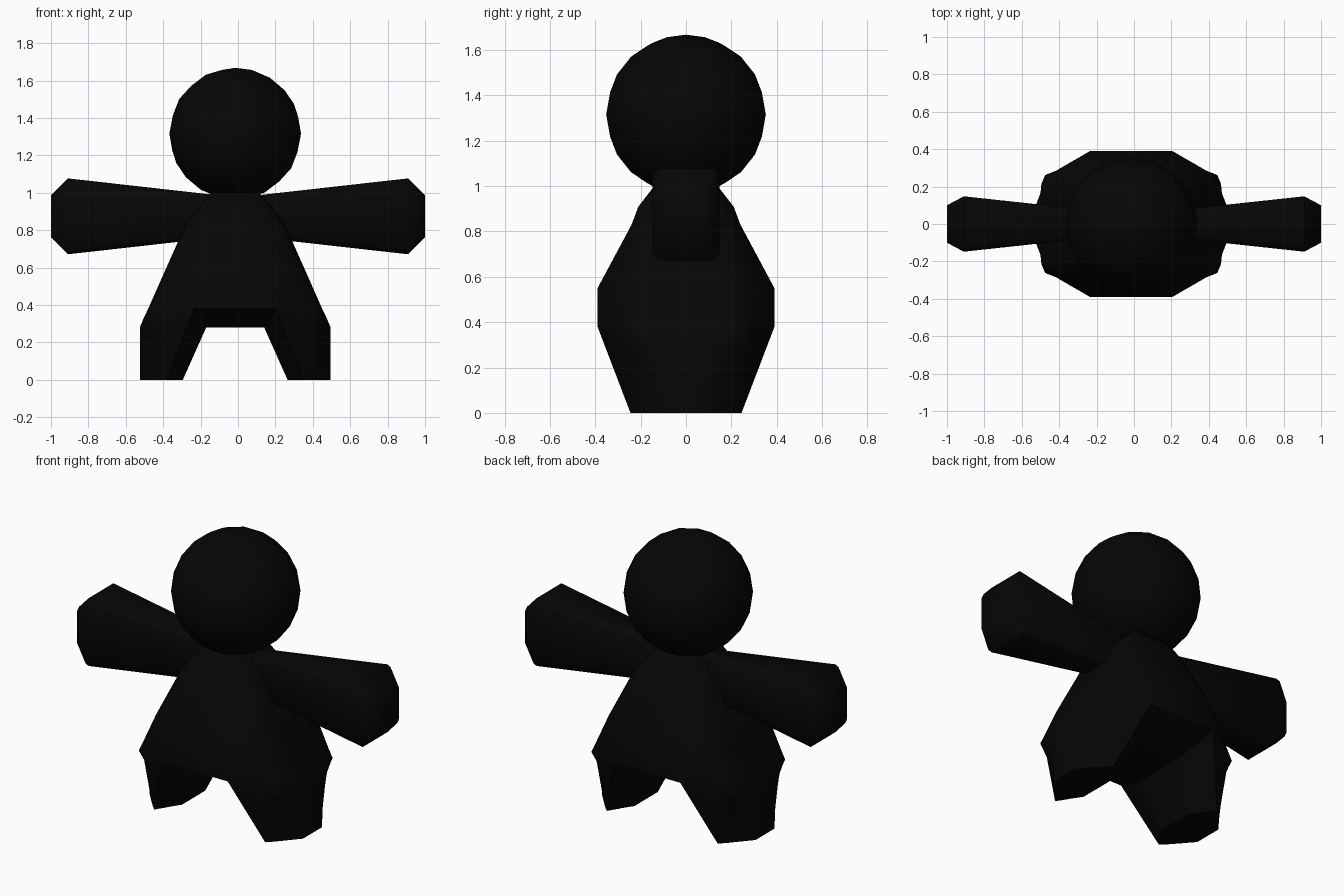
import bpy, bmesh

if "Cube" in bpy.data.objects:
    bpy.data.objects.remove(bpy.data.objects["Cube"])

black = bpy.data.materials.new("soft black")
black.diffuse_color = (0.0018, 0.0018, 0.0018, 1)
black.use_nodes = True
black.node_tree.nodes["Principled BSDF"].inputs["Base Color"].default_value = black.diffuse_color


def finish(ob, angle=1.0):
    ob.data.materials.clear()
    ob.data.materials.append(black)
    bpy.ops.object.select_all(action='DESELECT')
    ob.select_set(True)
    bpy.context.view_layer.objects.active = ob
    bpy.ops.object.shade_smooth_by_angle(angle=angle)


def loft(name, rings):
    """Skin a list of equal-length closed rings and cap both ends."""
    bm = bmesh.new()
    loops = [[bm.verts.new(p) for p in ring] for ring in rings]
    n = len(loops[0])
    for a, b in zip(loops, loops[1:]):
        for i in range(n):
            j = (i + 1) % n
            bm.faces.new((a[i], a[j], b[j], b[i]))
    bm.faces.new(loops[0])
    bm.faces.new(loops[-1])
    bmesh.ops.triangulate(bm, faces=[f for f in bm.faces if len(f.verts) == 4])
    bmesh.ops.recalc_face_normals(bm, faces=bm.faces)
    me = bpy.data.meshes.new(name)
    bm.to_mesh(me)
    bm.free()
    ob = bpy.data.objects.new(name, me)
    bpy.context.collection.objects.link(ob)
    return ob


CX = -0.015  # body and head sit slightly off centre


def ring(z, quarter):
    """Mirror a quarter outline (side to front) into a full ring."""
    half = quarter + [(-x, y) for x, y in reversed(quarter)]
    full = half + [(-x, -y) for x, y in reversed(half)]
    full = half + [(-x, -y) for x, y in half]
    return [(CX + x, y, z) for x, y in full]


# Body: wide skirt-like torso that runs down into the legs
body = loft("body", [ring(z, q) for z, q in [
    (0.00, [(.51, .09), (.475, .13), (.44, .17), (.405, .21), (.37, .245)]),
    (0.28, [(.51, .10), (.485, .165), (.445, .235), (.39, .287), (.27, .352)]),
    (0.335, [(.487, .12), (.48, .215), (.46, .262), (.39, .29), (.24, .373)]),
    (0.38, [(.465, .12), (.46, .21), (.44, .258), (.385, .295), (.22, .39)]),
    (0.55, [(.39, .12), (.385, .205), (.365, .25), (.32, .30), (.17, .39)]),
    (0.83, [(.265, .10), (.26, .145), (.245, .175), (.205, .21), (.11, .24)]),
    (0.91, [(.205, .09), (.20, .13), (.185, .155), (.15, .185), (.09, .21)]),
    (1.00, [(.13, .08), (.13, .11), (.125, .125), (.11, .135), (.06, .14)]),
]])


# Gap between the legs: an arch that flares towards the front and back
def gap_ring(y, foot, top, z):
    k = (foot - top) / z * 0.05
    pts = [(-foot - k, -.05), (-top, z), (top, z), (foot + k, -.05)]
    return [(CX + px, y, pz) for px, pz in pts]


sections = [(.17, .32, .155, .28), (.39, .46, .22, .38), (.60, .594, .282, .475)]
cutter = loft("leg_gap_cutter",
              [gap_ring(-y, f, t, z) for y, f, t, z in reversed(sections)]
              + [gap_ring(y, .28, .155, .28) for y in (-.10, .10)]
              + [gap_ring(*s) for s in sections])
cutter.hide_render = True
mod = body.modifiers.new("leg gap", 'BOOLEAN')
mod.operation = 'DIFFERENCE'
mod.solver = 'EXACT'
mod.object = cutter
bpy.context.view_layer.objects.active = body
bpy.ops.object.modifier_apply(modifier=mod.name)
bpy.data.objects.remove(cutter)
finish(body, 0.9)


# Arms: flared blocks with softened corners and tapered tips
def arm_ring(x, hy, hz, c):
    pts = [(hy, hz - c), (hy - c, hz), (c - hy, hz), (-hy, hz - c),
           (-hy, c - hz), (c - hy, -hz), (hy - c, -hz), (hy, c - hz)]
    return [(x, y, 0.874 + z) for y, z in pts]


for side, label in ((1, "right"), (-1, "left")):
    arm = loft(label + "_arm", [
        arm_ring(side * 0.02, .052, .103, .015),
        arm_ring(side * 0.91, .148, .203, .03),
        arm_ring(side * 1.00, .100, .112, .02)])
    finish(arm, 0.8)

# Head: faceted ball
bpy.ops.mesh.primitive_ico_sphere_add(subdivisions=3, radius=0.352, location=(CX, 0, 1.316))
head = bpy.context.object
head.name = "head"
finish(head)
